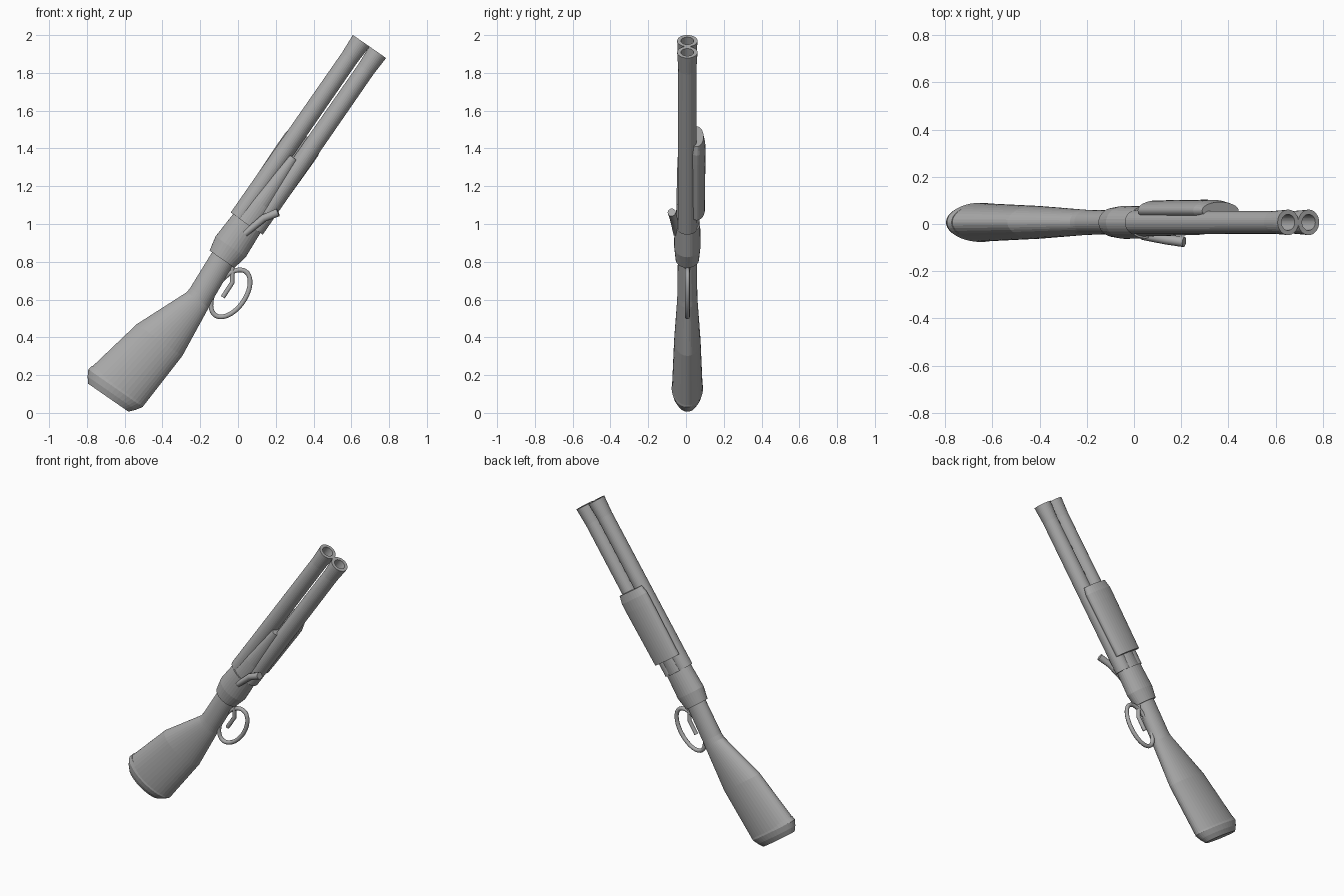
import bpy
import bmesh
from math import cos, sin, pi
from mathutils import Vector

if "Cube" in bpy.data.objects:
    bpy.data.objects.remove(bpy.data.objects["Cube"])

# Gun axes: ALONG runs to the muzzle, DOWN to the trigger side
ALONG = Vector((0.57, 0, 0.822))
DOWN = Vector((0.822, 0, -0.57))
MID_Y = 0.007
MID_T = -0.533

grey = bpy.data.materials.new("plain_grey")
grey.use_nodes = True
colour = (0.4, 0.4, 0.4, 1)
grey.diffuse_color = colour
grey.node_tree.nodes["Principled BSDF"].inputs["Base Color"].default_value = colour


def place(s, t, y=0.0):
    return ALONG * s + DOWN * t + Vector((0, y + MID_Y, 0))


def add_object(name, mesh):
    mesh.materials.clear()
    mesh.materials.append(grey)
    obj = bpy.data.objects.new(name, mesh)
    bpy.context.collection.objects.link(obj)
    return obj


def loft(name, sections, sides=32, y=0.0):
    """Skin elliptical sections: (along, centre, half height, half width)."""
    bm = bmesh.new()
    rings = []
    for s, t, ht, hy in sections:
        rings.append([bm.verts.new(place(s, t + ht * cos(2 * pi * i / sides),
                                         y + hy * sin(2 * pi * i / sides)))
                      for i in range(sides)])
    for a, b in zip(rings, rings[1:]):
        for i in range(sides):
            j = (i + 1) % sides
            bm.faces.new((a[i], a[j], b[j], b[i]))
    bm.faces.new(rings[0])
    bm.faces.new(rings[-1])
    bmesh.ops.recalc_face_normals(bm, faces=bm.faces)
    mesh = bpy.data.meshes.new(name)
    bm.to_mesh(mesh)
    bm.free()
    return add_object(name, mesh)


def tube(name, points, radius, cyclic=False, scales=None):
    """Round bar along (along, down, y) points."""
    curve = bpy.data.curves.new(name, "CURVE")
    curve.dimensions = "3D"
    curve.bevel_depth = radius
    curve.bevel_resolution = 3
    curve.use_fill_caps = True
    spline = curve.splines.new("POLY")
    spline.points.add(len(points) - 1)
    spline.use_cyclic_u = cyclic
    for k, (point, p) in enumerate(zip(spline.points, points)):
        point.co = (*place(*p), 1)
        point.radius = scales[k] if scales else 1
    helper = bpy.data.objects.new(name + "_path", curve)
    bpy.context.collection.objects.link(helper)
    graph = bpy.context.evaluated_depsgraph_get()
    mesh = bpy.data.meshes.new_from_object(helper.evaluated_get(graph))
    bpy.data.objects.remove(helper)
    return add_object(name, mesh)


# Twin barrels with flared, bored muzzles
for name, side in (("upper_barrel", -1), ("lower_barrel", 1)):
    profile = [(0.85, 0.05), (1.88, 0.048), (1.99, 0.054), (1.99, 0.034), (1.7, 0.032)]
    loft(name, [(s, MID_T + side * 0.053, r, r) for s, r in profile])

# Receiver and the tapering core between the barrels
loft("receiver", [(0.62, MID_T, 0.08, 0.062), (0.70, MID_T, 0.097, 0.07),
                  (0.85, MID_T, 0.088, 0.068)])
loft("barrel_core", [(0.84, MID_T, 0.08, 0.06), (0.98, MID_T, 0.07, 0.058),
                     (1.277, -0.529, 0.028, 0.052)])

# Stock and butt plate
loft("stock", [(0.64, -0.533, 0.065, 0.05), (0.40, -0.517, 0.068, 0.053),
               (0.37, -0.516, 0.071, 0.054), (0.08, -0.561, 0.147, 0.07),
               (-0.25, -0.604, 0.172, 0.081)], sides=40)
loft("butt_plate", [(-0.235, -0.605, 0.172, 0.078), (-0.262, -0.607, 0.175, 0.083),
                    (-0.295, -0.609, 0.155, 0.075), (-0.325, -0.61, 0.13, 0.06)], sides=40)

# Forearm grip on the back of the barrels
loft("forearm", [(0.94, MID_T, 0.10, 0.043), (1.30, MID_T, 0.106, 0.046),
                 (1.36, MID_T, 0.106, 0.045), (1.41, MID_T, 0.094, 0.036)], y=0.05)

# Trigger and its oval guard
guard = [(0.497 + 0.141 * cos(2 * pi * i / 40), -0.393 + 0.08 * sin(2 * pi * i / 40), 0)
         for i in range(40)]
tube("trigger_guard", guard, 0.013, cyclic=True)
tube("trigger", [(0.64, -0.48, 0), (0.55, -0.418, 0), (0.457, -0.415, 0)], 0.013)

# Bent side lever
tube("side_lever", [(0.80, -0.51, -0.057), (0.925, -0.475, -0.073), (0.993, -0.43, -0.083)],
     0.022, scales=[0.8, 0.95, 1.0])
